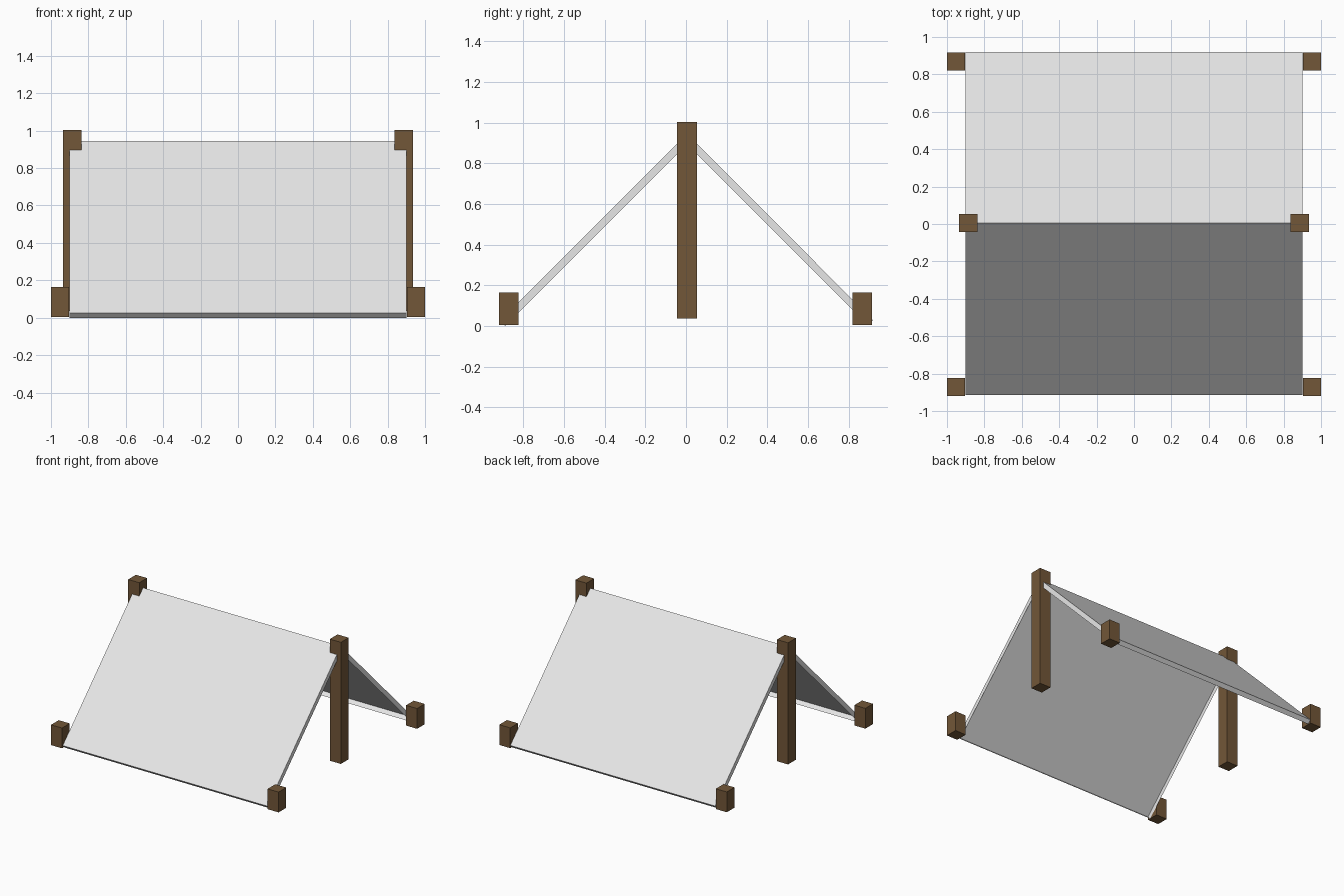
import bpy
import bmesh

cube = bpy.data.objects.get("Cube")
if cube:
    bpy.data.objects.remove(cube, do_unlink=True)


def make_material(name, rgb):
    mat = bpy.data.materials.new(name)
    mat.use_nodes = True
    mat.diffuse_color = (*rgb, 1)
    mat.node_tree.nodes["Principled BSDF"].inputs["Base Color"].default_value = (*rgb, 1)
    return mat


canvas = make_material("white canvas", (0.8, 0.8, 0.8))
wood = make_material("brown wood", (0.17, 0.095, 0.04))


def add_object(name, bm, mat):
    mesh = bpy.data.meshes.new(name)
    bm.to_mesh(mesh)
    bm.free()
    mesh.materials.append(mat)
    obj = bpy.data.objects.new(name, mesh)
    bpy.context.collection.objects.link(obj)
    return obj


def timber(name, x, y, width, z0, z1):
    """Square upright timber centred on x, y."""
    bm = bmesh.new()
    bmesh.ops.create_cube(bm, size=1)
    bmesh.ops.scale(bm, verts=bm.verts, vec=(width, width, z1 - z0))
    bmesh.ops.translate(bm, verts=bm.verts, vec=(x, y, (z0 + z1) / 2))
    return add_object(name, bm, wood)


# Folded canvas sheet, with a hem turned inward along its open edges
bm = bmesh.new()
rows = [[bm.verts.new((x, y, z)) for x in (-0.9, 0.9)]
        for y, z in ((-0.915, 0.025), (0.005, 0.945), (0.92, 0.028))]
for a, b in zip(rows, rows[1:]):
    bm.faces.new((a[0], a[1], b[1], b[0]))
sheet = add_object("canvas_sheet", bm, canvas)
hem = sheet.modifiers.new("hem", "SOLIDIFY")
hem.thickness = 0.036
hem.offset = -1
hem.use_even_offset = True
hem.use_rim = True
hem.use_rim_only = True

# Ridge posts and corner pegs
for side, sx in (("left", 1), ("right", -1)):
    timber(side + "_ridge_post", sx * 0.886, 0.005, 0.097, 0.037, 1.003)
    for end, y in (("front", -0.871), ("back", 0.868)):
        timber(f"{end}_{side}_peg", sx * 0.952, y, 0.096, 0.004, 0.165)
